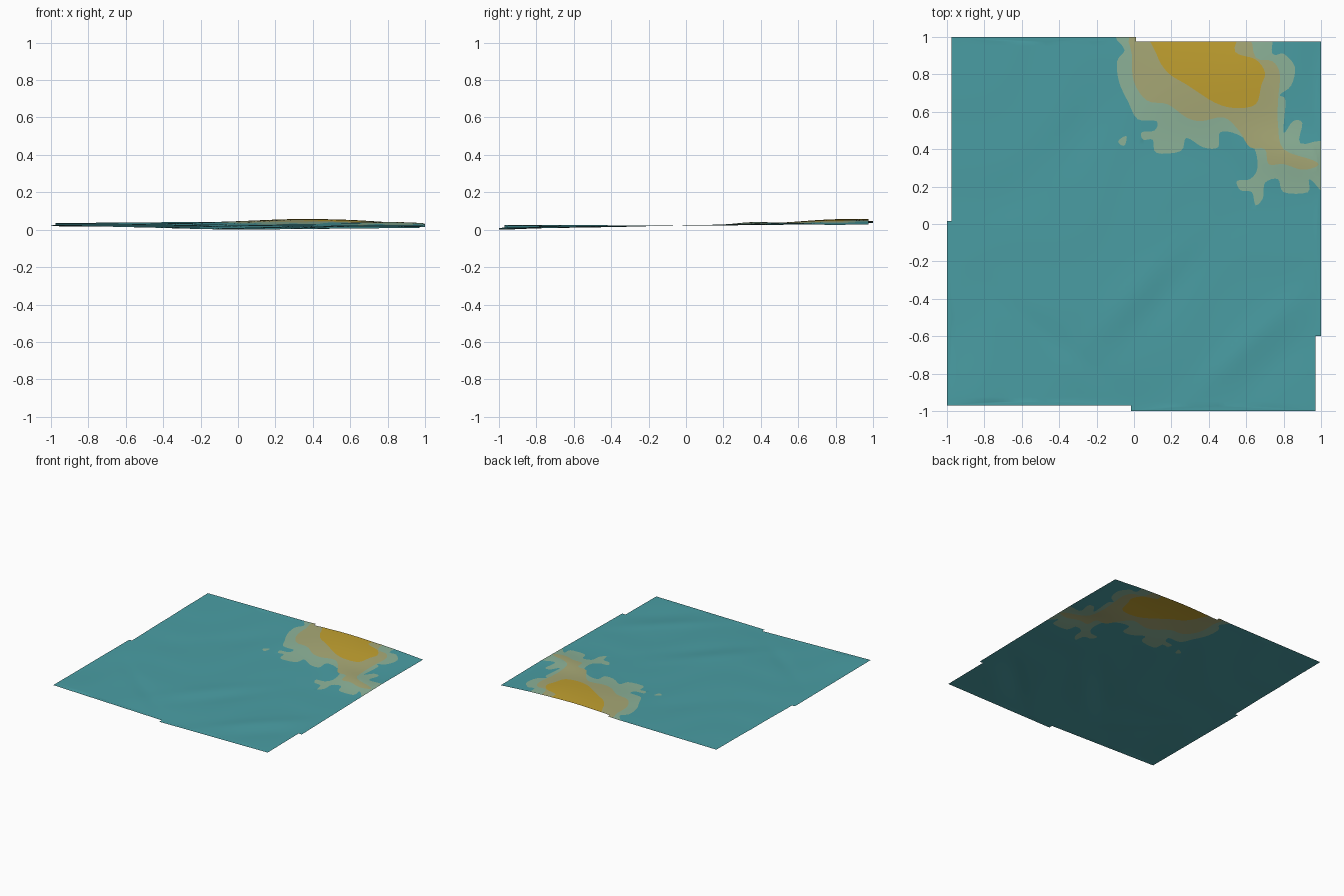
import bpy
import math
from mathutils import Vector
from mathutils.geometry import delaunay_2d_cdt

cube = bpy.data.objects.get("Cube")
if cube:
    bpy.data.objects.remove(cube, do_unlink=True)


def srgb_to_linear(value):
    value /= 255
    return value / 12.92 if value < 0.04045 else ((value + 0.055) / 1.055) ** 2.4


def make_material(name, rgb):
    colour = [srgb_to_linear(channel) for channel in rgb] + [1.0]
    material = bpy.data.materials.new(name)
    material.use_nodes = True
    material.diffuse_color = colour
    shader = next(n for n in material.node_tree.nodes if n.type == "BSDF_PRINCIPLED")
    shader.inputs["Base Color"].default_value = colour
    return material


def smooth_loop(points, steps=4):
    """Closed Catmull-Rom curve through points given in hundredths."""
    pts = [Vector(p) / 100 for p in points]
    count = len(pts)
    result = []
    for i in range(count):
        a, b, c, d = (pts[(i + k) % count] for k in (-1, 0, 1, 2))
        for s in range(steps):
            t = s / steps
            result.append(0.5 * (2 * b + (c - a) * t + (2 * a - 5 * b + 4 * c - d) * t * t
                                 + (3 * b - a - 3 * c + d) * t ** 3))
    return result


# Gentle hills and folds: centre x, centre y, length, width, direction in degrees, height
folds = [
    (0.38, 0.85, 0.42, 0.30, -15, 0.024),    # main hill
    (0.85, 0.36, 0.30, 0.12, -15, 0.012),    # arm of the hill
    (1.02, 0.85, 0.30, 0.14, 90, -0.012),    # hollow beside the hill
    (0.00, -1.00, 0.35, 0.30, 0, -0.009),    # low front edge
    (-1.00, -0.95, 0.40, 0.30, -40, 0.016),  # raised front corner
    (0.02, -0.35, 0.40, 0.08, 48, 0.004),    # long diagonal ridge
    (0.16, -0.40, 0.40, 0.08, 48, -0.003),
    (0.60, -0.65, 0.42, 0.07, 43, 0.005),    # second diagonal ridge
    (0.75, -0.74, 0.40, 0.08, 43, -0.003),
    (-0.45, -0.60, 0.35, 0.06, -38, -0.003), # crease
    (-0.40, 0.40, 0.50, 0.12, 42, -0.003),
]


def height(x, y):
    z = 0.026 + 0.013 * y
    for cx, cy, length, width, angle, rise in folds:
        a = math.radians(angle)
        u = ((x - cx) * math.cos(a) + (y - cy) * math.sin(a)) / length
        v = ((y - cy) * math.cos(a) - (x - cx) * math.sin(a)) / width
        z += rise * math.exp(-u * u - v * v)
    # fine ripples
    z += 0.0007 * math.sin(9 * x - 11 * y + 2 * math.sin(5 * x + 3 * y))
    return z


# Sheet outline with stepped edges, counter-clockwise
outline = [Vector(p) for p in (
    (-1, -0.97), (-0.015, -0.97), (-0.015, -1), (0.97, -1), (0.97, -0.6), (1, -0.6),
    (1, 0.975), (0.01, 0.975), (0.01, 1), (-0.975, 1), (-0.975, 0.015), (-1, 0.015))]

# Colour bands, each one lying inside the one before
pale_band = smooth_loop([
    (-5, 103), (-5, 93), (-9, 87), (-8, 76), (-3, 65), (2, 56), (12, 55), (11, 50), (4, 49),
    (5, 45), (10, 45), (12, 38), (25, 39), (28, 46), (37, 41), (45, 41), (46, 49), (55, 48),
    (64, 41), (66, 30), (62, 24), (55, 23), (57, 18), (63, 17), (65, 10), (69, 14), (70, 22),
    (77, 24), (80, 17), (93, 17), (94, 24), (104, 16), (104, 43), (89, 43), (90, 54), (85, 55),
    (80, 49), (81, 66), (78, 69), (84, 74), (86, 84), (80, 91), (74, 91), (66, 103)])
tan_band = smooth_loop([
    (2, 103), (-1, 90), (0, 76), (7, 66), (18, 64), (28, 57), (36, 55), (48, 57), (56, 50),
    (62, 41), (70, 40), (72, 32), (80, 32), (90, 29), (98, 31), (96, 34), (80, 40), (77, 53),
    (77, 66), (78, 80), (74, 87), (65, 89), (56, 103)])
gold_band = smooth_loop([
    (11, 103), (12, 91), (18, 81), (29, 74), (43, 65), (54, 62), (65, 64), (68, 74),
    (70, 81), (65, 88), (54, 92), (52, 103)])
small_patch = smooth_loop([(-8, 43), (-5, 42), (-4, 47), (-8, 45)])
regions = [(outline, 0), (pale_band, 1), (small_patch, 1), (tan_band, 2), (gold_band, 3)]

# Triangulate an even grid of points together with the region borders
points, loops = [], []
for loop, _ in regions:
    loops.append(list(range(len(points), len(points) + len(loop))))
    points.extend(loop)
cells = 80
for i in range(1, cells):
    for j in range(1, cells):
        points.append(Vector((2 * i / cells - 1, 2 * j / cells - 1)))
flat, _, triangles, _, _, owners = delaunay_2d_cdt(points, [], loops, 1, 0.0001)

faces, bands = [], []
for triangle, owner in zip(triangles, owners):
    if 0 in owner:
        faces.append(triangle)
        bands.append(max(regions[k][1] for k in owner))

# Lift the flat sheet into low relief, resting on the ground
heights = [height(p.x, p.y) for p in flat]
lowest = min(z for p, z in zip(flat, heights) if abs(p.x) <= 1 and abs(p.y) <= 1)
mesh = bpy.data.meshes.new("terrain_sheet")
mesh.from_pydata([(p.x, p.y, z - lowest) for p, z in zip(flat, heights)], [], faces)
for name, rgb in (("teal", (74, 158, 164)), ("pale green", (141, 179, 153)),
                  ("tan", (168, 169, 118)), ("gold", (194, 161, 48))):
    mesh.materials.append(make_material(name, rgb))
for polygon, band in zip(mesh.polygons, bands):
    polygon.material_index = band
    polygon.use_smooth = True

# Remove loose points left outside the outline
used = {v for face in faces for v in face}
terrain = bpy.data.objects.new("terrain_sheet", mesh)
bpy.context.collection.objects.link(terrain)
import bmesh
bm = bmesh.new()
bm.from_mesh(mesh)
bmesh.ops.delete(bm, geom=[v for v in bm.verts if v.index not in used], context="VERTS")
bm.to_mesh(mesh)
bm.free()
